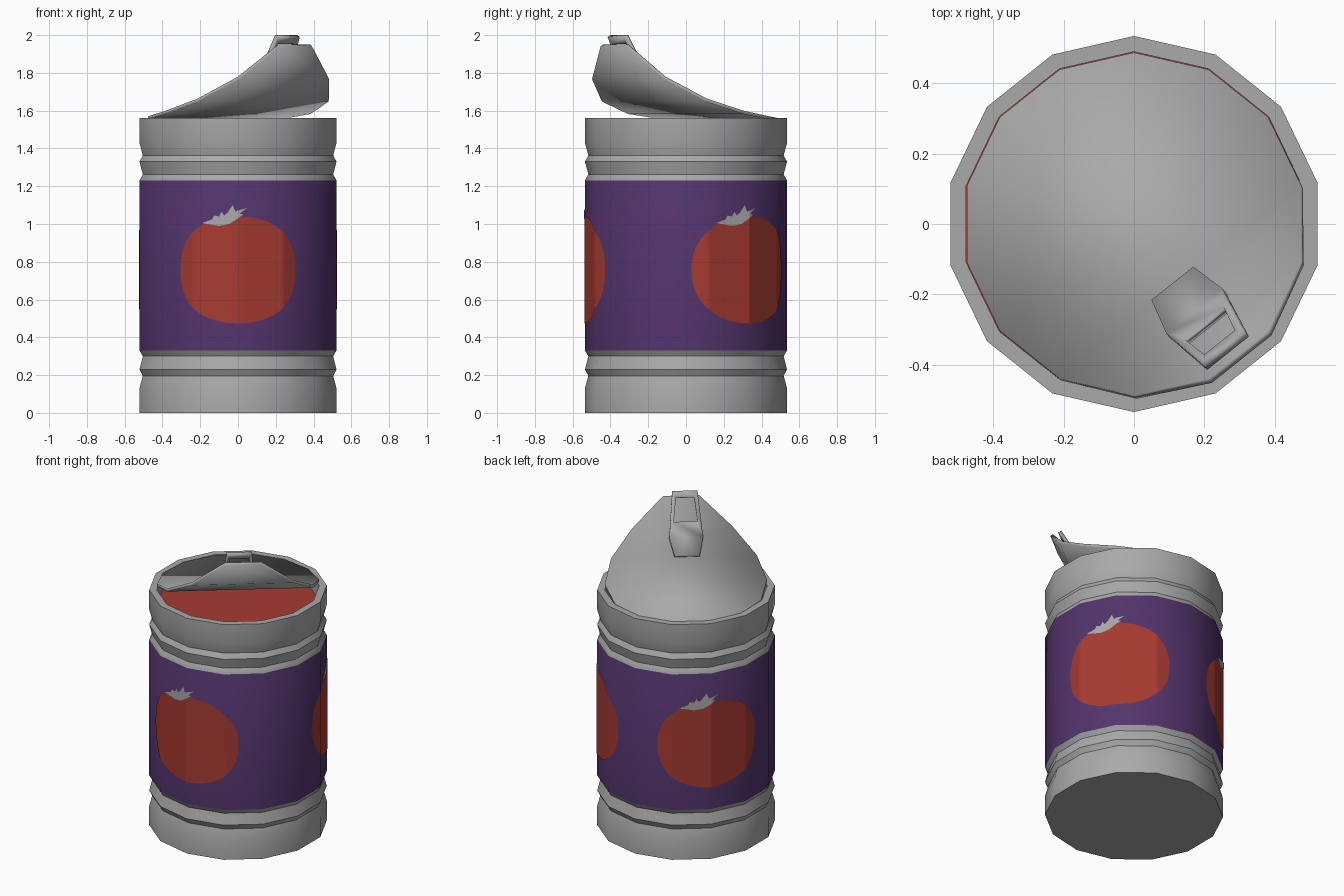
import bpy, bmesh, math
from mathutils import Vector

if "Cube" in bpy.data.objects:
    bpy.data.objects.remove(bpy.data.objects["Cube"])

N, R = 14, 0.535
STEP = 360 / N


def material(name, rgb):
    m = bpy.data.materials.new(name)
    m.diffuse_color = (*rgb, 1)
    m.use_nodes = True
    m.node_tree.nodes["Principled BSDF"].inputs["Base Color"].default_value = m.diffuse_color
    return m


METAL = material("grey metal", (0.40, 0.40, 0.40))
PURPLE = material("purple label", (0.085, 0.034, 0.15))
RED = material("tomato red", (0.38, 0.043, 0.030))


def finish(name, bm, mats, angle=30):
    me = bpy.data.meshes.new(name)
    bm.to_mesh(me)
    bm.free()
    ob = bpy.data.objects.new(name, me)
    bpy.context.collection.objects.link(ob)
    for m in mats:
        me.materials.append(m)
    bpy.ops.object.select_all(action='DESELECT')
    ob.select_set(True)
    bpy.context.view_layer.objects.active = ob
    bpy.ops.object.shade_smooth_by_angle(angle=math.radians(angle))
    return ob


# Can body: grooved wall, rim, inner wall and contents
G = 0.517
profile = [(R, 0), (R, 0.13), (G, 0.196), (R, 0.23), (G, 0.30), (R, 0.33),
           (R, 1.23), (G, 1.263), (R, 1.33), (G, 1.363), (R, 1.43),
           (R, 1.56), (0.49, 1.56), (0.49, 1.46)]
bm = bmesh.new()
rings = []
for r, z in profile:
    rings.append([bm.verts.new((r * math.cos(math.radians(90 + i * STEP)),
                                r * math.sin(math.radians(90 + i * STEP)), z))
                  for i in range(N)])
for j, (a, b) in enumerate(zip(rings, rings[1:])):
    for i in range(N):
        k = (i + 1) % N
        f = bm.faces.new((a[i], a[k], b[k], b[i]))
        f.material_index = 1 if profile[j][1] == 0.33 else 0
bm.faces.new(rings[0][::-1])
bm.faces.new(rings[-1]).material_index = 2
finish("can_body", bm, [METAL, PURPLE, RED])


# Label pictures: flat outlines in (degrees, height) wrapped on the can sides
def wrap(name, outline, centre, lift, mat):
    bm = bmesh.new()
    bm.faces.new([bm.verts.new((a, z, 0)) for a, z in outline])
    bmesh.ops.triangulate(bm, faces=bm.faces[:])
    for k in range(-1, 2):
        bmesh.ops.bisect_plane(bm, geom=bm.verts[:] + bm.edges[:] + bm.faces[:],
                               plane_co=(k * STEP, 0, 0), plane_no=(1, 0, 0))
    for v in bm.verts:
        a, z = v.co.x, v.co.y
        local = a - (math.floor(a / STEP) + 0.5) * STEP
        r = (R + lift) * math.cos(math.radians(STEP / 2)) / math.cos(math.radians(local))
        t = math.radians(centre + a)
        v.co = (r * math.cos(t), r * math.sin(t), z)
    finish(name, bm, [mat])


def power(c):
    return math.copysign(abs(c) ** (2 / 2.2), c)


tomato = [(35.5 * power(math.cos(t)), 0.757 + 0.283 * power(math.sin(t)))
          for t in [math.tau * i / 44 for i in range(44)]]
leaves = [(-21, 1.005), (-11, 0.99), (-5, 1.0), (0, 1.03), (3, 1.05), (1, 1.055),
          (5, 1.085), (-0.5, 1.07), (-1.5, 1.065), (-3, 1.1), (-6, 1.06),
          (-8, 1.045), (-9.5, 1.065), (-11, 1.04), (-14, 1.045), (-15, 1.025)]
for n, c in enumerate((-90, -90 + 5 * STEP, -90 - 5 * STEP)):
    wrap(f"tomato_picture_{n + 1}", tomato, c, 0.003, RED)
    wrap(f"tomato_leaves_{n + 1}", leaves, c, 0.005, METAL)

# Directions on the opened lid: along the bend, and across it
A = math.radians(-STEP * 2)
D = Vector((math.cos(A), math.sin(A), 0))
D = Vector((math.cos(math.radians(-51.43)), math.sin(math.radians(-51.43)), 0))
E = Vector((-D.y, D.x, 0))


def at(t, s, z):
    return D * t + E * s + Vector((0, 0, z))


def thicken(ob, depth):
    m = ob.modifiers.new("thickness", 'SOLIDIFY')
    m.thickness = depth
    m.offset = -1


# Peeled lid: fourteen-sided sheet bent upward in rows
heights = [1.95, 1.78, 1.665, 1.60, 1.57, 1.561, 1.558]
bm = bmesh.new()
rows = []
for i, z in enumerate(heights):
    a = math.radians(STEP * (i + 0.5))
    t, s = 0.488 * math.cos(a), 0.488 * math.sin(a)
    rows.append([bm.verts.new(at(t, q, z)) for q in (-s, s)])
for a, b in zip(rows, rows[1:]):
    bm.faces.new((a[0], a[1], b[1], b[0]))
bmesh.ops.recalc_face_normals(bm, faces=bm.faces[:])
if sum(f.normal.z for f in bm.faces) < 0:
    bmesh.ops.reverse_faces(bm, faces=bm.faces[:])
thicken(finish("peeled_lid", bm, [METAL], 35), 0.018)

# Pull tab: foot plate and raised ring with a hole
C = -0.02


def tab_row(t, half, z):
    return [bm.verts.new(at(t, C + q, z)) for q in (-half, half)]


bm = bmesh.new()
base = tab_row(0.20, 0.076, 1.68)
fold = tab_row(0.30, 0.102, 1.755)
tip = tab_row(0.435, 0.076, 2.0)
low = tab_row(0.345, 0.072, 1.837)
high = tab_row(0.415, 0.055, 1.964)
for q in ((base[0], fold[0], fold[1], base[1]),
          (fold[0], low[0], low[1], fold[1]),
          (fold[0], tip[0], high[0], low[0]),
          (low[1], high[1], tip[1], fold[1]),
          (high[0], tip[0], tip[1], high[1])):
    bm.faces.new(q)
bmesh.ops.recalc_face_normals(bm, faces=bm.faces[:])
if sum(f.normal.z for f in bm.faces) < 0:
    bmesh.ops.reverse_faces(bm, faces=bm.faces[:])
thicken(finish("pull_tab", bm, [METAL], 20), 0.022)
